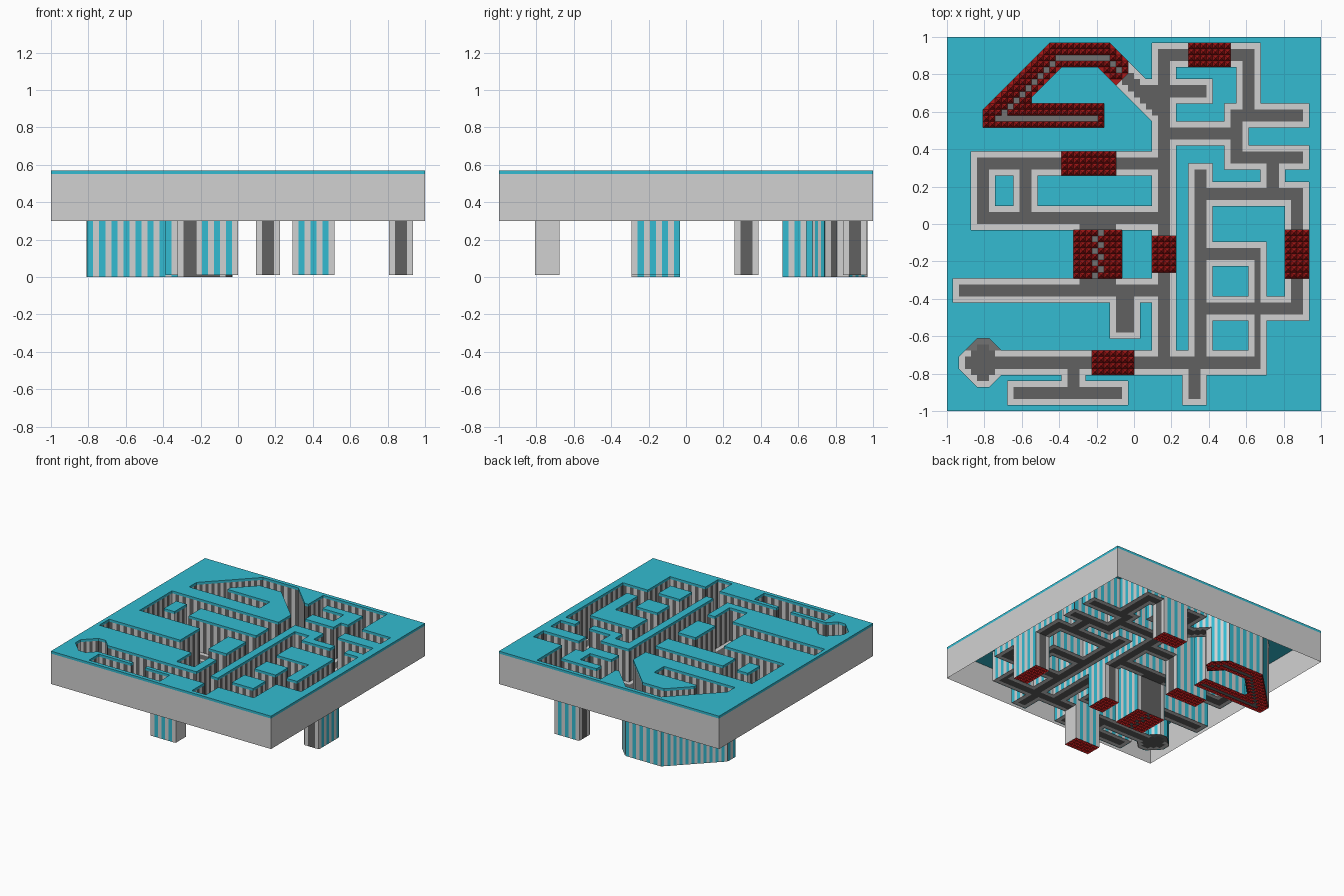
import bpy, bmesh
from mathutils import Vector

if "Cube" in bpy.data.objects:
    bpy.data.objects.remove(bpy.data.objects["Cube"])

# Plan grid: cells per side, cell size, and the main heights
CELLS = 62
STEP = 2 / CELLS
TOP, SLAB, FLOOR = 0.57, 0.55, 0.30
SKIN = 0.004
SPIKE = 0.035

# Corridors as x0, x1, y0, y1 in grid cells
CORRIDORS = [
    (34, 38, 6, 61), (8, 53, 6, 10), (19, 23, 4, 7), (10, 30, 1, 5),
    (1, 38, 18, 22), (27, 32, 12, 19), (4, 38, 30, 34), (4, 38, 39, 43),
    (4, 8, 30, 43), (11, 15, 30, 43), (34, 52, 57, 61), (48, 52, 47, 61),
    (47, 60, 47, 51), (34, 50, 44, 48), (46, 50, 40, 51), (46, 60, 40, 44),
    (34, 44, 51, 55), (40, 44, 6, 41), (39, 43, 1, 7), (40, 60, 34, 38),
    (52, 56, 36, 42), (56, 60, 15, 38), (40, 60, 15, 19), (40, 53, 24, 28),
    (50, 53, 6, 28),
]
PITS = [(19, 28, 39, 43), (34, 38, 23, 29), (24, 31, 6, 10),
        (40, 47, 57, 61), (56, 60, 22, 30)]
PLAIN_END = 31  # x of the one pit end wall without a dark middle
DEEP_PIT = (21, 29, 22, 30)
ROUND_ROOM = [(2, 7), (5, 4), (7, 4), (10, 7), (10, 9), (7, 12), (5, 12), (2, 9)]
DIAGONAL_PASSAGE = [(30, 58), (33, 55), (34, 55), (34, 48), (28, 54), (30, 56)]
WINDING_PIT = [(6, 47), (26, 47), (26, 51), (14, 51), (14, 52), (19, 57), (25, 57),
               (28, 54), (30, 56), (30, 58), (27, 61), (17, 61), (6, 50)]


def make_material(name, rgb):
    mat = bpy.data.materials.new(name)
    mat.use_nodes = True
    mat.diffuse_color = (*rgb, 1)
    mat.node_tree.nodes["Principled BSDF"].inputs["Base Color"].default_value = (*rgb, 1)
    return mat


TEAL, LIGHT, MID, DARK, RED = range(5)
MATERIALS = [
    make_material("teal rock", (0.033, 0.50, 0.64)),
    make_material("light grey stone", (0.64, 0.64, 0.64)),
    make_material("middle grey stone", (0.17, 0.17, 0.17)),
    make_material("dark grey stone", (0.12, 0.12, 0.12)),
    make_material("dark red spikes", (0.42, 0.009, 0.009)),
]
parts = {}


def add_face(part, points, mat, toward):
    """Add one face to a part, turned to face the given direction."""
    if part not in parts:
        parts[part] = bmesh.new()
    bm = parts[part]
    face = bm.faces.new([bm.verts.new(p) for p in points])
    face.material_index = mat
    face.normal_update()
    if face.normal.dot(toward) < 0:
        face.normal_flip()


def place(p, z):
    return Vector((p[0] * STEP - 1, p[1] * STEP - 1, z))


def add_wall(part, a, b, low, high, mat, toward, shift=Vector((0, 0, 0))):
    pts = [place(a, low), place(b, low), place(b, high), place(a, high)]
    add_face(part, [p + shift for p in pts], mat, toward)


def in_rect(x, y, r):
    return r[0] < x < r[1] and r[2] < y < r[3]


def in_poly(x, y, poly):
    inside = False
    for (ax, ay), (bx, by) in zip(poly, poly[1:] + poly[:1]):
        if (ay > y) != (by > y) and x < ax + (y - ay) * (bx - ax) / (by - ay):
            inside = not inside
    return inside


def level_at(x, y):
    """Floor height at a plan point, or TOP where the rock is solid."""
    if in_poly(x, y, WINDING_PIT) or in_rect(x, y, DEEP_PIT):
        return 0.0
    if any(in_rect(x, y, r) for r in PITS):
        return 0.01
    if any(in_rect(x, y, r) for r in CORRIDORS):
        return FLOOR
    if in_poly(x, y, ROUND_ROOM) or in_poly(x, y, DIAGONAL_PASSAGE):
        return FLOOR
    return TOP


# Each cell is four triangles (front, right, back, left), so 45 degree walls fit
SIDES = [(0, -1), (1, 0), (0, 1), (-1, 0)]
SOLID = [TOP] * 4
levels = {}
for i in range(CELLS):
    for j in range(CELLS):
        levels[i, j] = [level_at(i + 0.5 + dx / 3, j + 0.5 + dy / 3) for dx, dy in SIDES]


def is_open(i, j):
    return sum(z < TOP for z in levels.get((i, j), SOLID)) >= 2


def floor_colour(i, j):
    """Dark path in the middle, light border one cell wide along the walls."""
    ring = [(i + a, j + b) for a in (-1, 0, 1) for b in (-1, 0, 1)]
    if all(is_open(*c) for c in ring):
        return DARK
    # The back rim of the round room is a shade darker
    return MID if i < 10 and 10 <= j < 12 else LIGHT


def on_pit_path(i, j):
    """Narrow bare strip between the spikes of the two deep pits."""
    if in_rect(i + 0.5, j + 0.5, DEEP_PIT):
        return i in (24, 25) and (i + j) % 2 == 0
    return in_poly(i + 0.5, j + 0.5, WINDING_PIT) and (
        (j == 48 and 8 <= i < 25)
        or (i - j == -40 and 48 < j < 58)
        or (j == 58 and 18 <= i < 26)
        or (i + j == 84 and i > 25))


def is_odd_stripe(a, b, low):
    """Walls alternate once per cell, and twice per cell on the diagonals."""
    if a[0] == b[0]:
        return int(min(a[1], b[1])) % 2
    if a[1] == b[1]:
        # Stripes of the winding pit's long sides begin with the other colour
        return (int(min(a[0], b[0])) + (low == 0)) % 2
    return int(2 * min(a[0], b[0])) % 2


def add_boundary(a, b, za, zb, cell_a, cell_b, toward_b):
    """Wall along the plan edge a-b between two different levels."""
    if za == zb:
        return
    if za > zb:
        za, zb, cell_a, cell_b, toward_b = zb, za, cell_b, cell_a, -toward_b
    if zb < TOP:
        plain = a[0] == b[0] == PLAIN_END
        add_wall("pit_end_walls", a, b, za, zb,
                 LIGHT if plain else floor_colour(*cell_b), -toward_b)
        return
    odd = is_odd_stripe(a, b, za)
    add_wall("corridor_walls", a, b, za, SLAB, DARK if odd else LIGHT, -toward_b)
    add_wall("rock_slab", a, b, SLAB, TOP, TEAL, -toward_b)
    add_wall("wall_backs", a, b, za, SLAB, TEAL if odd else LIGHT, toward_b, toward_b * SKIN)


UP = Vector((0, 0, 1))
for (i, j), quad in levels.items():
    corners = [(i, j), (i + 1, j), (i + 1, j + 1), (i, j + 1)]
    centre = (i + 0.5, j + 0.5)
    whole = len(set(quad)) == 1
    bare = on_pit_path(i, j)
    spiked = whole and quad[0] < FLOOR and not bare

    # Slab top and underside, corridor floors, and spikes in the pits
    for k in range(1 if whole and not spiked else 4):
        z = quad[k]
        outline = corners if whole and not spiked else [corners[k], corners[k - 3], centre]
        points = [place(p, z) for p in outline]
        if z == TOP:
            add_face("rock_slab", points, TEAL, UP)
            add_face("rock_slab", [place(p, SLAB) for p in outline], TEAL, -UP)
        elif z == FLOOR:
            add_face("corridor_floor", points, floor_colour(i, j), UP)
        else:
            if spiked:
                points[2].z += SPIKE
            add_face("pit_spikes", points, MID if bare else RED, UP)

    # Walls along the cell's right and back sides, and along its diagonals
    for k in (1, 2):
        dx, dy = SIDES[k]
        other = (i + dx, j + dy)
        add_boundary(corners[k], corners[k - 3], quad[k], levels.get(other, SOLID)[k - 2],
                     (i, j), other, Vector((dx, dy, 0)))
    for k in range(4):
        n = (k + 1) % 4
        way = Vector((SIDES[n][0] - SIDES[k][0], SIDES[n][1] - SIDES[k][1], 0)).normalized()
        add_boundary(corners[n], centre, quad[k], quad[n], (i, j), (i, j), way)

# Outer skirt around the block, with the slab's teal rim above it
rim = [(0, 0), (CELLS, 0), (CELLS, CELLS), (0, CELLS)]
for k, (dx, dy) in enumerate(SIDES):
    out = Vector((dx, dy, 0))
    add_wall("outer_skirt", rim[k], rim[k - 3], FLOOR, SLAB, LIGHT, out)
    add_wall("rock_slab", rim[k], rim[k - 3], SLAB, TOP, TEAL, out)

# Turn every part into an object
for name, bm in parts.items():
    bmesh.ops.remove_doubles(bm, verts=bm.verts[:], dist=0.0005)
    mesh = bpy.data.meshes.new(name)
    bm.to_mesh(mesh)
    bm.free()
    for mat in MATERIALS:
        mesh.materials.append(mat)
    bpy.context.collection.objects.link(bpy.data.objects.new(name, mesh))
